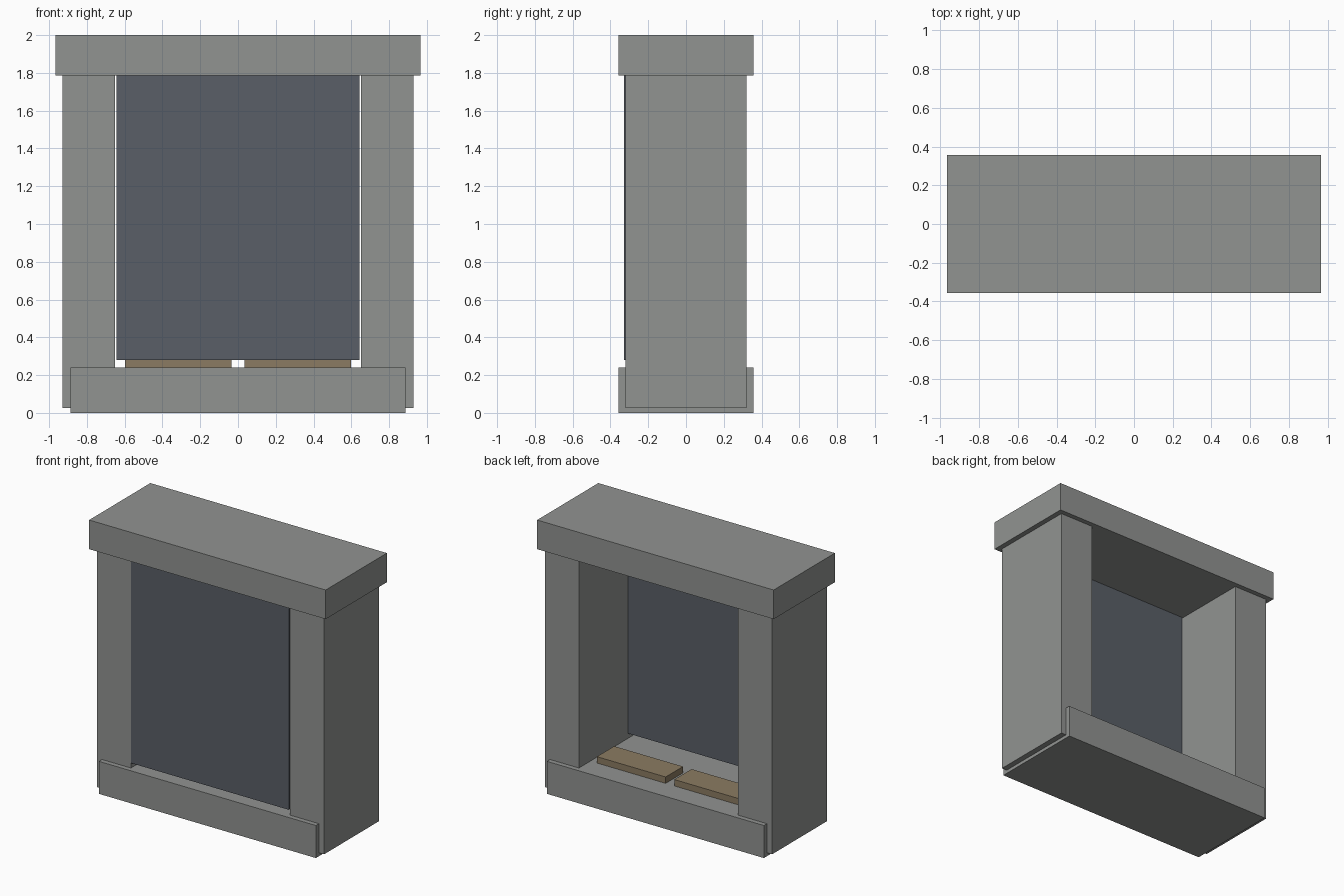
import bpy

if "Cube" in bpy.data.objects:
    bpy.data.objects.remove(bpy.data.objects["Cube"])


def material(name, rgb):
    m = bpy.data.materials.new(name)
    m.diffuse_color = (*rgb, 1.0)
    m.use_nodes = True
    m.node_tree.nodes["Principled BSDF"].inputs["Base Color"].default_value = m.diffuse_color
    return m


stone = material("grey_stone", (0.283, 0.292, 0.283))
slate = material("dark_blue_grey", (0.100, 0.114, 0.135))
wood = material("brown_wood", (0.258, 0.198, 0.122))


def box(name, x, y, z, mat):
    """Axis-aligned box from (min, max) ranges."""
    ranges = (x, y, z)
    bpy.ops.mesh.primitive_cube_add(size=1)
    ob = bpy.context.object
    ob.name = name
    for v in ob.data.vertices:
        v.co = [(a + b) / 2 + c * (b - a) for (a, b), c in zip(ranges, v.co)]
    ob.data.materials.append(mat)
    return ob


# Stone base and top slab
box("base", (-0.886, 0.886), (-0.357, 0.357), (0, 0.24), stone)
box("lintel", (-0.966, 0.966), (-0.357, 0.357), (1.785, 2.0), stone)

# Dark panel filling the front opening
box("front_panel", (-0.644, 0.644), (-0.327, -0.246), (0.28, 1.785), slate)

# Mirrored side pillars and low wooden planks
for side, s in (("left", -1), ("right", 1)):
    box(side + "_pillar", sorted((s * 0.65, s * 0.928)), (-0.321, 0.321),
        (0.025, 1.785), stone)
    box(side + "_plank", sorted((s * 0.035, s * 0.597)), (-0.015, 0.187),
        (0.237, 0.287), wood)
